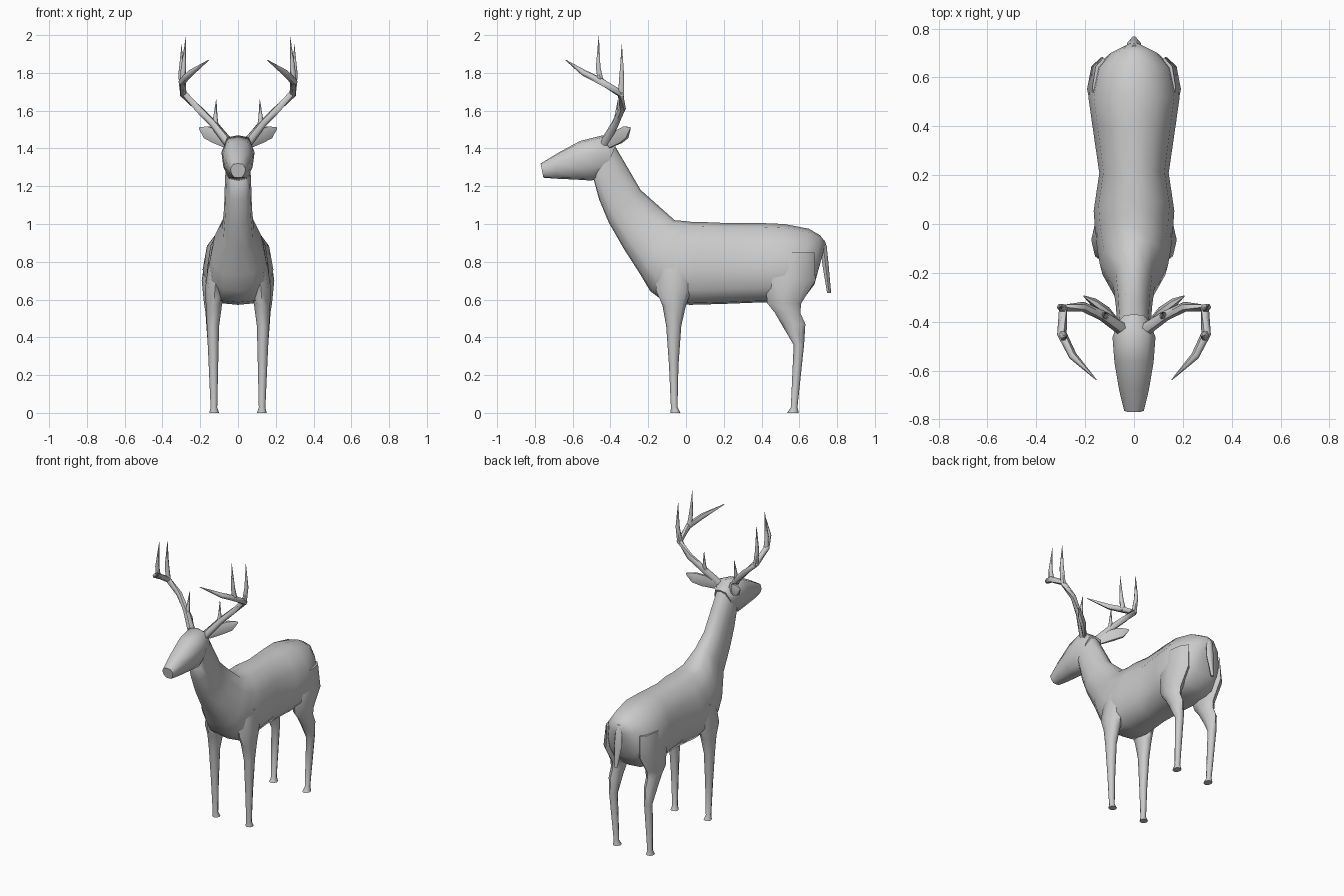
import bpy, bmesh, math
from mathutils import Vector

coat = bpy.data.materials.new("grey_coat")
coat.diffuse_color = (0.6, 0.6, 0.6, 1)


def loft(name, rings, mirror=False, angle=60):
    """Skin a list of point rings, cap both ends, optionally mirror across x."""
    bm = bmesh.new()
    for s in ((1, -1) if mirror else (1,)):
        loops = [[bm.verts.new((p[0] * s, p[1], p[2])) for p in r] for r in rings]
        n = len(loops[0])
        for a, b in zip(loops, loops[1:]):
            for i in range(n):
                j = (i + 1) % n
                bm.faces.new((a[i], a[j], b[j], b[i]))
        bm.faces.new(loops[0])
        bm.faces.new(loops[-1])
    bmesh.ops.recalc_face_normals(bm, faces=bm.faces)
    me = bpy.data.meshes.new(name)
    bm.to_mesh(me)
    bm.free()
    me.materials.append(coat)
    ob = bpy.data.objects.new(name, me)
    bpy.context.collection.objects.link(ob)
    bpy.ops.object.select_all(action='DESELECT')
    ob.select_set(True)
    bpy.context.view_layer.objects.active = ob
    bpy.ops.object.shade_smooth_by_angle(angle=math.radians(angle))
    return ob


def slab_rings(sections, half):
    """Rings between a top and a bottom point: (top y, top z, bottom y, bottom z, half width)."""
    outline = half + [(-w, t) for w, t in reversed(half[1:-1])]
    return [[(f * w, by + (ty - by) * t, bz + (tz - bz) * t) for f, t in outline]
            for ty, tz, by, bz, w in sections]


def level_rings(sections, n=8):
    """Horizontal oval rings: (z, y min, y max, x min, x max)."""
    return [[((x0 + x1) / 2 + (x1 - x0) / 2 * math.cos(k * math.tau / n),
              (y0 + y1) / 2 + (y1 - y0) / 2 * math.sin(k * math.tau / n), z)
             for k in range(n)] for z, y0, y1, x0, x1 in sections]


def tube_rings(path, n=6, flat=1.0):
    """Rings along a path of (x, y, z, radius)."""
    pts = [Vector(p[:3]) for p in path]
    out = []
    for i, p in enumerate(pts):
        d = (pts[min(i + 1, len(pts) - 1)] - pts[max(i - 1, 0)]).normalized()
        ref = Vector((0, 0, 1)) if abs(d.z) < 0.9 else Vector((0, 1, 0))
        side = d.cross(ref).normalized()
        up = side.cross(d)
        r = path[i][3]
        out.append([p + side * (r * flat * math.cos(k * math.tau / n))
                    + up * (r * math.sin(k * math.tau / n)) for k in range(n)])
    return out


# Neck, chest, belly and rump
loft("body", slab_rings([
    (-0.38, 1.42, -0.49, 1.24, 0.065),
    (-0.31, 1.30, -0.46, 1.13, 0.07),
    (-0.24, 1.18, -0.41, 1.01, 0.074),
    (-0.15, 1.10, -0.33, 0.87, 0.085),
    (-0.06, 1.02, -0.24, 0.73, 0.14),
    (0.00, 1.015, -0.19, 0.645, 0.15),
    (0.04, 1.01, -0.11, 0.585, 0.158),
    (0.10, 1.01, 0.02, 0.572, 0.165),
    (0.22, 1.005, 0.20, 0.577, 0.142),
    (0.40, 1.005, 0.40, 0.585, 0.17),
    (0.52, 1.00, 0.52, 0.585, 0.187),
    (0.65, 0.975, 0.62, 0.60, 0.16),
    (0.71, 0.94, 0.68, 0.68, 0.105),
    (0.74, 0.90, 0.705, 0.77, 0.04)],
    [(0, 0), (0.55, 0.02), (0.92, 0.18), (1, 0.42), (0.88, 0.72), (0.5, 0.95), (0, 1)]))

# Head tapering to the muzzle
loft("head", slab_rings([
    (-0.37, 1.42, -0.44, 1.25, 0.062),
    (-0.44, 1.47, -0.50, 1.23, 0.088),
    (-0.56, 1.44, -0.58, 1.235, 0.08),
    (-0.68, 1.375, -0.69, 1.24, 0.06),
    (-0.77, 1.32, -0.755, 1.245, 0.04)],
    [(0, 0), (0.55, 0.04), (0.88, 0.3), (1, 0.62), (0.65, 0.95), (0, 1)]))

# Legs
loft("front_legs", level_rings([
    (0.80, -0.15, 0.07, 0.06, 0.155),
    (0.65, -0.16, 0.03, 0.07, 0.175),
    (0.57, -0.125, 0.00, 0.085, 0.17),
    (0.46, -0.105, -0.025, 0.10, 0.165),
    (0.25, -0.09, -0.04, 0.105, 0.155),
    (0.03, -0.08, -0.045, 0.11, 0.145),
    (0.0, -0.082, -0.03, 0.10, 0.152)]), True)
loft("hind_legs", level_rings([
    (0.85, 0.44, 0.68, 0.08, 0.17),
    (0.70, 0.42, 0.685, 0.07, 0.192),
    (0.58, 0.43, 0.61, 0.085, 0.18),
    (0.53, 0.47, 0.605, 0.095, 0.172),
    (0.47, 0.505, 0.632, 0.10, 0.168),
    (0.36, 0.57, 0.625, 0.105, 0.16),
    (0.03, 0.555, 0.59, 0.11, 0.145),
    (0.0, 0.535, 0.597, 0.10, 0.152)]), True)

# Tail
loft("tail", level_rings([
    (0.915, 0.705, 0.735, -0.012, 0.012),
    (0.88, 0.708, 0.748, -0.024, 0.024),
    (0.78, 0.72, 0.758, -0.03, 0.03),
    (0.635, 0.745, 0.77, -0.008, 0.008)], 6))

# Ears
loft("ears", tube_rings([
    (0.06, -0.41, 1.42, 0.022), (0.115, -0.355, 1.462, 0.042),
    (0.165, -0.32, 1.485, 0.038), (0.205, -0.295, 1.51, 0.006)], 6, 0.45), True)

# Antlers: a curved main beam with three tines
loft("antler_beams", tube_rings([
    (0.05, -0.43, 1.43, 0.026), (0.13, -0.375, 1.53, 0.021),
    (0.21, -0.338, 1.61, 0.02), (0.29, -0.345, 1.69, 0.02),
    (0.295, -0.45, 1.755, 0.02), (0.25, -0.54, 1.80, 0.017),
    (0.155, -0.637, 1.868, 0.002)]), True)
for name, path in {
    "lower_tines": [(0.115, -0.385, 1.50, 0.016), (0.12, -0.37, 1.56, 0.012), (0.115, -0.36, 1.66, 0.001)],
    "rear_tines": [(0.288, -0.345, 1.68, 0.018), (0.302, -0.34, 1.79, 0.014), (0.298, -0.34, 1.95, 0.001)],
    "upper_tines": [(0.292, -0.45, 1.745, 0.018), (0.288, -0.465, 1.83, 0.014), (0.275, -0.462, 1.995, 0.001)],
}.items():
    loft(name, tube_rings(path), True)
